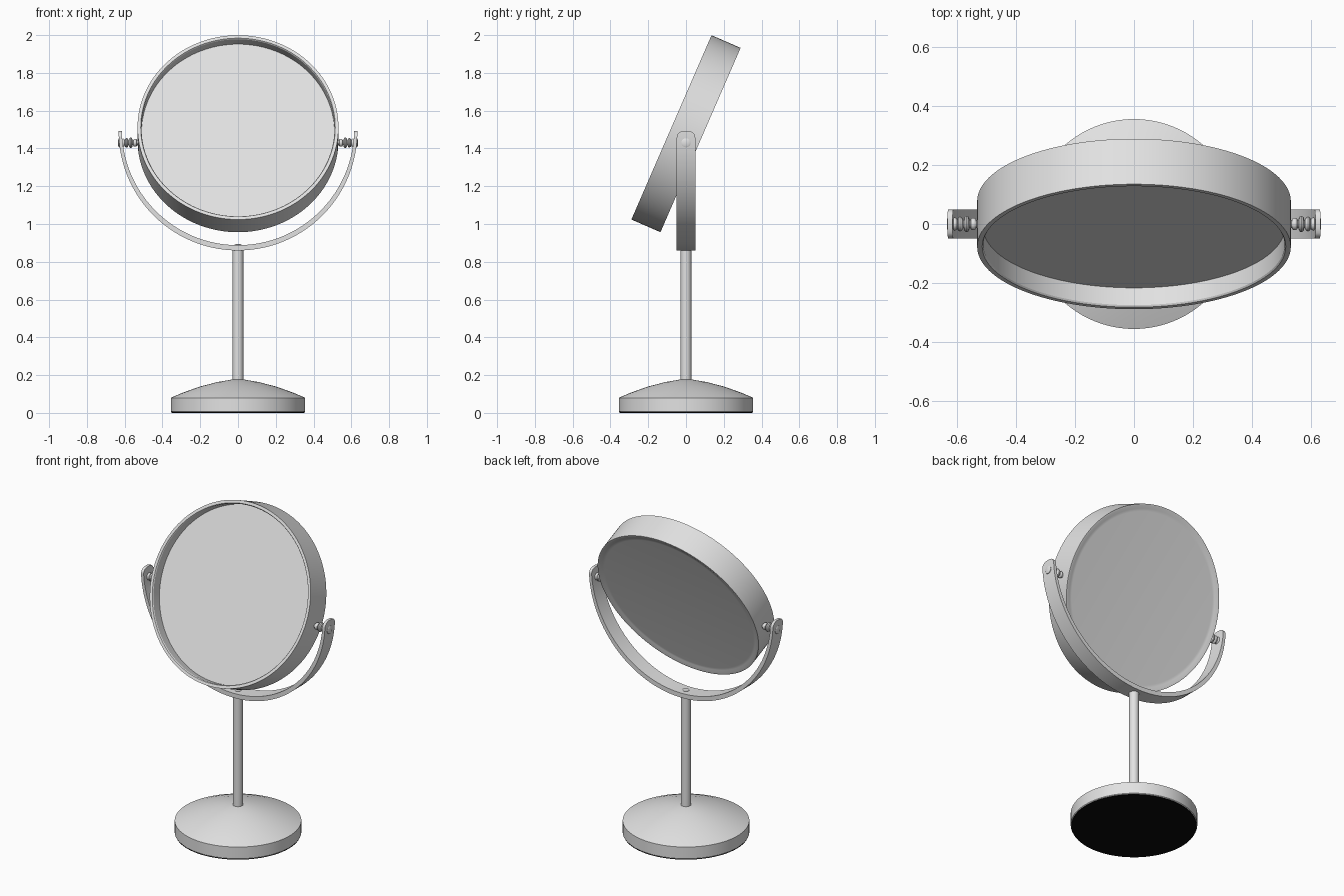
import bpy, bmesh, math
from mathutils import Matrix

if "Cube" in bpy.data.objects:
    bpy.data.objects.remove(bpy.data.objects["Cube"])


def material(name, rgb):
    m = bpy.data.materials.new(name)
    m.diffuse_color = (*rgb, 1)
    m.use_nodes = True
    m.node_tree.nodes["Principled BSDF"].inputs["Base Color"].default_value = m.diffuse_color
    return m


GREY = material("light grey metal", (0.76, 0.76, 0.76))
BLACK = material("black pad", (0.003, 0.003, 0.003))


def finish(bm, name, mat, matrix=Matrix()):
    bmesh.ops.remove_doubles(bm, verts=bm.verts, dist=1e-5)
    bmesh.ops.recalc_face_normals(bm, faces=bm.faces)
    bm.transform(matrix)
    me = bpy.data.meshes.new(name)
    bm.to_mesh(me)
    bm.free()
    me.materials.append(mat)
    ob = bpy.data.objects.new(name, me)
    bpy.context.collection.objects.link(ob)
    bpy.ops.object.select_all(action='DESELECT')
    ob.select_set(True)
    bpy.context.view_layer.objects.active = ob
    bpy.ops.object.shade_smooth_by_angle(angle=math.radians(30))
    return ob


def lathe(name, profile, mat=GREY, matrix=Matrix(), steps=96):
    """Spin a closed (radius, height) profile around z."""
    bm = bmesh.new()
    vs = [bm.verts.new((r, 0, z)) for r, z in profile]
    es = [bm.edges.new((a, b)) for a, b in zip(vs, vs[1:])]
    bmesh.ops.spin(bm, geom=vs + es, cent=(0, 0, 0), axis=(0, 0, 1),
                   angle=2 * math.pi, steps=steps, use_merge=True)
    return finish(bm, name, mat, matrix)


# Base with shallow dome, black underside and pole
lathe("base", [(0, 0.004), (0.352, 0.004), (0.356, 0.008), (0.356, 0.08), (0.29, 0.108),
               (0.2, 0.14), (0.11, 0.163), (0.03, 0.177), (0, 0.177)])
lathe("base_pad", [(0, 0), (0.352, 0), (0.352, 0.004), (0, 0.004)], BLACK)
lathe("pole", [(0, 0.16), (0.028, 0.16), (0.028, 0.87), (0, 0.87)], steps=32)
lathe("yoke_bottom_screw", [(0, 0.87), (0.02, 0.87), (0.02, 0.89), (0.014, 0.894), (0, 0.894)], steps=24)

# Yoke: half ring strip with rounded ends
R, CZ, HALF, CORNER = 0.632, 1.492, 0.049, 0.035
ends = [CORNER * k / 8 / R for k in range(9)]
arc = ends + [ends[-1] + (math.pi - 2 * ends[-1]) * k / 72 for k in range(1, 72)]
arc += [math.pi - e for e in reversed(ends)]
bm = bmesh.new()
rings = []
for t in arc:
    s = min(t, math.pi - t) * R
    w = HALF
    if s < CORNER:
        w = HALF - CORNER + math.sqrt(max(0, CORNER ** 2 - (CORNER - s) ** 2))
    inner = R - 0.017 - 0.011 * math.sin(t)
    rings.append([bm.verts.new((r * math.cos(t), y, CZ - r * math.sin(t)))
                  for r, y in ((R, -w), (R, w), (inner, w), (inner, -w))])
for a, b in zip(rings, rings[1:]):
    for i in range(4):
        j = (i + 1) % 4
        bm.faces.new((a[i], a[j], b[j], b[i]))
bm.faces.new(rings[0])
bm.faces.new(rings[-1])
finish(bm, "yoke", GREY)

# Tilted mirror: rim with closed back, and recessed glass
tilt = Matrix.Translation((0, 0, 1.478)) @ Matrix.Rotation(math.radians(66.5), 4, 'X')
lathe("mirror_rim", [(0, 0.0), (0.511, 0.0), (0.511, 0.078), (0.515, 0.084), (0.532, 0.084),
                     (0.532, -0.084), (0.522, -0.084), (0.505, -0.077), (0.49, -0.076),
                     (0, -0.076)], matrix=tilt, steps=128)
lathe("mirror_glass", [(0, 0.002), (0.511, 0.002), (0.511, 0.014), (0, 0.014)],
      matrix=tilt, steps=128)

# Pivot screws: ringed spindles on both sides, with a flat head outside the yoke
pivot = [(0, 0.51), (0.014, 0.51)]
for x, r in ((0.545, 0.021), (0.568, 0.028), (0.59, 0.025), (0.609, 0.022)):
    pivot += [(0.013 + (r - 0.013) * math.sin(math.pi * k / 6),
               x - 0.010 * math.cos(math.pi * k / 6)) for k in range(7)]
pivot += [(0.013, 0.628), (0.024, 0.628), (0.024, 0.631), (0.018, 0.634), (0, 0.634)]
for side, name in ((1, "pivot_right"), (-1, "pivot_left")):
    m = Matrix.Translation((0, 0, 1.43)) @ Matrix.Rotation(side * math.pi / 2, 4, 'Y')
    lathe(name, pivot, matrix=m, steps=32)
